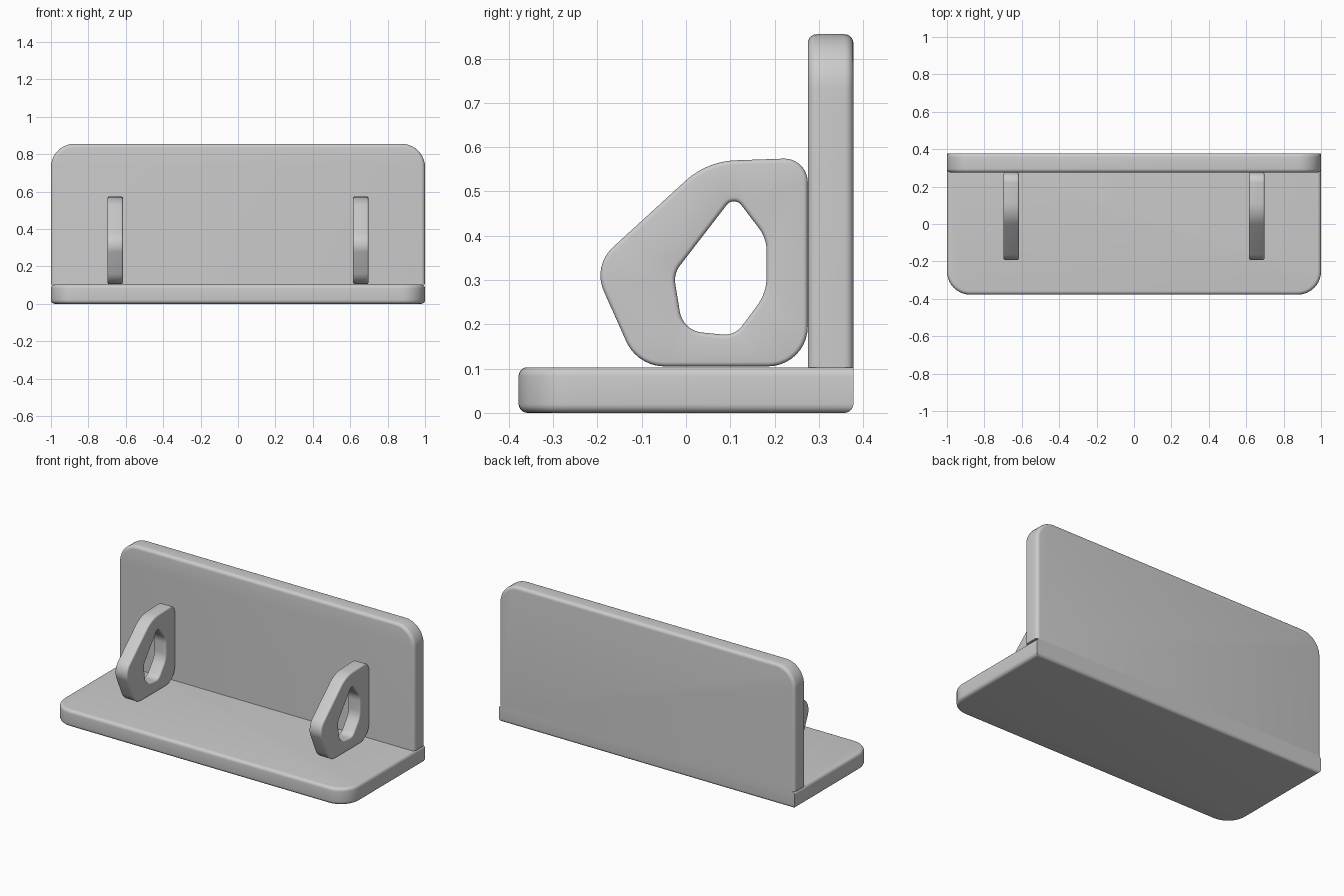
import bpy, bmesh, math
from mathutils import Vector

if "Cube" in bpy.data.objects:
    bpy.data.objects.remove(bpy.data.objects["Cube"])

grey = bpy.data.materials.new("plain grey")
grey.diffuse_color = (0.6, 0.6, 0.6, 1)
grey.use_nodes = True
grey.node_tree.nodes["Principled BSDF"].inputs["Base Color"].default_value = grey.diffuse_color


def rounded(points, steps=10):
    """Points are (a, b, tangent length); corners become true arcs."""
    out = []
    n = len(points)
    for i, (a, b, t) in enumerate(points):
        p = Vector((a, b))
        if t == 0:
            out.append(p)
            continue
        u = (Vector(points[i - 1][:2]) - p).normalized()
        v = (Vector(points[(i + 1) % n][:2]) - p).normalized()
        half = u.angle(v) / 2
        c = p + (u + v).normalized() * (t / math.cos(half))
        r = t * math.tan(half)
        s, e = (p + u * t - c), (p + v * t - c)
        a0 = math.atan2(s.y, s.x)
        da = (math.atan2(e.y, e.x) - a0 + math.pi) % (2 * math.pi) - math.pi
        for k in range(steps + 1):
            g = a0 + da * k / steps
            out.append(c + Vector((math.cos(g), math.sin(g))) * r)
    return out


def inset(loop, d):
    """Move a counter-clockwise loop inwards by d."""
    out = []
    n = len(loop)
    for i, p in enumerate(loop):
        e1 = (p - loop[i - 1]).normalized()
        e2 = (loop[(i + 1) % n] - p).normalized()
        n1, n2 = Vector((-e1.y, e1.x)), Vector((-e2.y, e2.x))
        m = (n1 + n2).normalized()
        out.append(p + m * (d / m.dot(n1)))
    return out


def finish(name, bm):
    bmesh.ops.recalc_face_normals(bm, faces=bm.faces)
    me = bpy.data.meshes.new(name)
    bm.to_mesh(me)
    bm.free()
    me.materials.append(grey)
    ob = bpy.data.objects.new(name, me)
    bpy.context.collection.objects.link(ob)
    bpy.ops.object.select_all(action='DESELECT')
    ob.select_set(True)
    bpy.context.view_layer.objects.active = ob
    bpy.ops.object.shade_smooth_by_angle(angle=math.radians(35))
    return ob


def plate(name, profile, place, depth, keep_sharp):
    """Extruded outline with softened rims, except where keep_sharp is true."""
    bm = bmesh.new()
    face = bm.faces.new([bm.verts.new(place(p, 0)) for p in rounded(profile)])
    ext = bmesh.ops.extrude_face_region(bm, geom=[face], use_keep_orig=True)
    shift = place(Vector((0, 0)), depth) - place(Vector((0, 0)), 0)
    bmesh.ops.translate(bm, vec=shift,
                        verts=[g for g in ext["geom"] if isinstance(g, bmesh.types.BMVert)])
    bmesh.ops.recalc_face_normals(bm, faces=bm.faces)
    rims = [e for e in bm.edges
            if abs((e.verts[0].co - e.verts[1].co).dot(shift)) < 1e-7
            and not keep_sharp((e.verts[0].co + e.verts[1].co) / 2)]
    bmesh.ops.bevel(bm, geom=rims, offset=0.02, segments=5, profile=0.5,
                    affect='EDGES', clamp_overlap=False)
    finish(name, bm)


W, D, T, H = 1.0, 0.378, 0.103, 0.855

# base plate with rounded front corners
plate("base_plate",
      [(-W, -D, .125), (W, -D, .125), (W, D, 0), (-W, D, 0)],
      lambda p, d: Vector((p.x, p.y, d)), T,
      lambda m: m.y > D - .001 and m.z > T - .001)

# back plate with rounded top corners
plate("back_plate",
      [(-W, T, 0), (W, T, 0), (W, H, .125), (-W, H, .125)],
      lambda p, d: Vector((p.x, D - d, p.z if len(p) > 2 else p.y)), 0.103,
      lambda m: m.z < T + .001)

# pierced brackets, outlines in y and z
OUTER = rounded([(.275, .105, .09), (.275, .576, .055), (.047, .568, .065),
                 (-.211, .332, .062), (-.11, .105, .062)])
HOLE = rounded([(.11, .174, .028), (.182, .271, .036), (.182, .394, .028),
                (.1085, .491, .027), (-.028, .314, .024), (-.007, .186, .043)], 8)


def bracket(name, x0, x1, r=0.01, steps=4):
    bm = bmesh.new()
    prof = []
    for k in range(steps + 1):
        a = math.pi / 2 * k / steps
        prof.append((x0 + r - r * math.cos(a), r - r * math.sin(a)))
    prof = [(x0 + r * (1 - math.cos(math.pi / 2 * k / steps)),
             r * (1 - math.sin(math.pi / 2 * k / steps))) for k in range(steps + 1)]
    prof += [(x0 + x1 - x, d) for x, d in reversed(prof)]
    caps = ([], [])
    for loop, sign in ((OUTER, 1), (HOLE, -1)):
        rings = [[bm.verts.new((x, p.x, p.y)) for p in inset(loop, sign * d)]
                 for x, d in prof]
        n = len(loop)
        for a, b in zip(rings, rings[1:]):
            for i in range(n):
                j = (i + 1) % n
                bm.faces.new((a[i], a[j], b[j], b[i]))
        for cap, ring in zip(caps, (rings[0], rings[-1])):
            cap += [bm.edges.get((ring[i - 1], ring[i])) for i in range(n)]
    for cap in caps:
        bmesh.ops.triangle_fill(bm, edges=cap, use_beauty=True)
    finish(name, bm)


bracket("left_bracket", -.698, -.615)
bracket("right_bracket", .615, .698)
